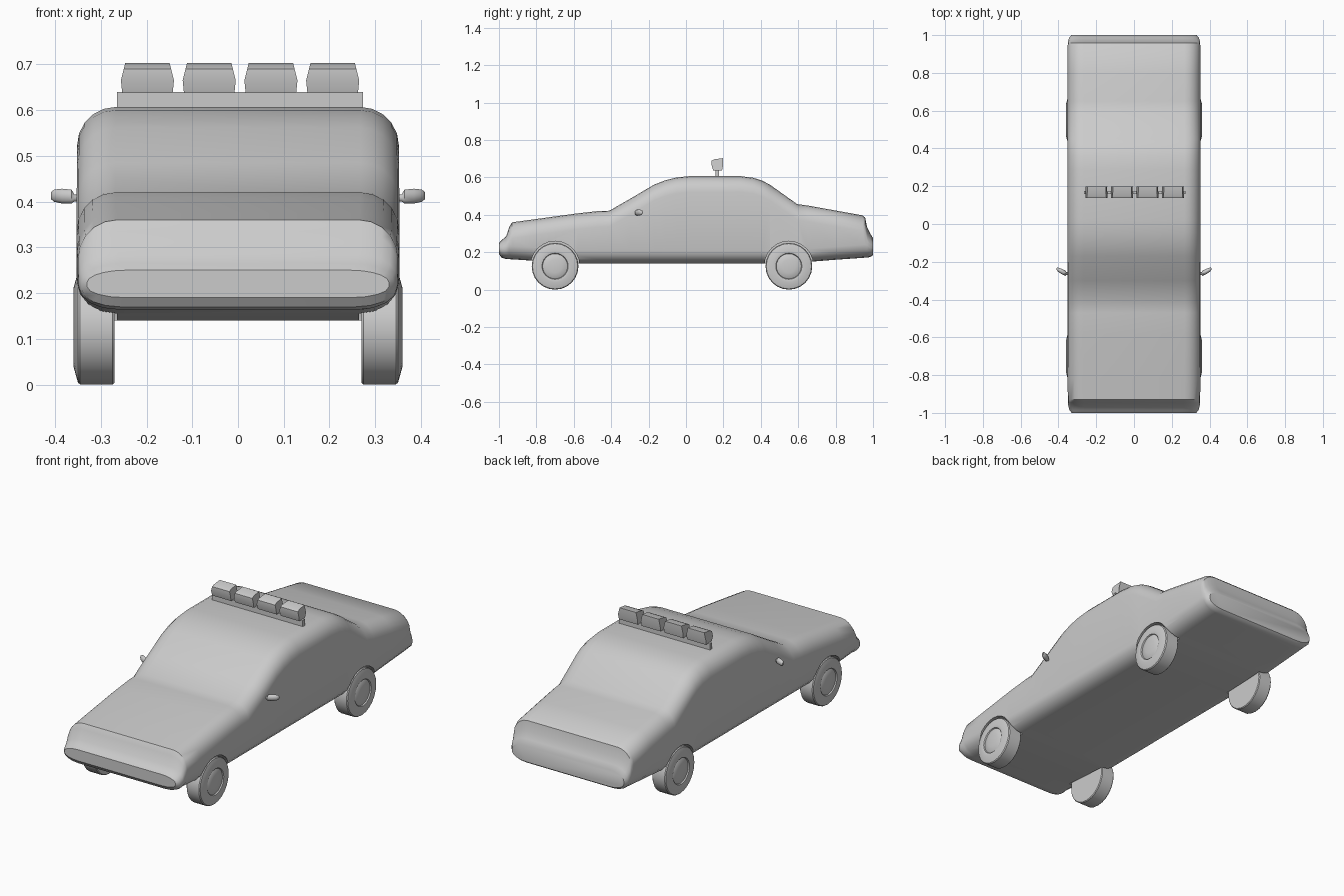
import bpy, bmesh
from math import radians, sin, cos, pi
from mathutils import Matrix, Vector

if "Cube" in bpy.data.objects:
    bpy.data.objects.remove(bpy.data.objects["Cube"])


def make(name, bm, angle=35):
    bmesh.ops.recalc_face_normals(bm, faces=bm.faces)
    me = bpy.data.meshes.new(name)
    bm.to_mesh(me)
    bm.free()
    ob = bpy.data.objects.new(name, me)
    bpy.context.collection.objects.link(ob)
    smooth(ob, angle)
    return ob


def smooth(ob, angle):
    bpy.ops.object.select_all(action='DESELECT')
    ob.select_set(True)
    bpy.context.view_layer.objects.active = ob
    bpy.ops.object.shade_smooth_by_angle(angle=radians(angle))


def loft(bm, rings, closed_ends=True):
    loops = [[bm.verts.new(p) for p in r] for r in rings]
    n = len(loops[0])
    for a, b in zip(loops, loops[1:]):
        for i in range(n):
            j = (i + 1) % n
            bm.faces.new((a[i], a[j], b[j], b[i]))
    if closed_ends:
        bm.faces.new(loops[0])
        bm.faces.new(loops[-1])


def body_ring(y, bottom, top, half):
    # rounded box section, softer at the shoulders than at the sills
    h = top - bottom
    rx, rt, rb = 0.085, min(0.085, h * 0.45), min(0.07, h * 0.4)
    side = []
    for k in range(6):
        a = pi / 2 * (1 - k / 5)
        side.append((half - rx + rx * cos(a), top - rt + rt * sin(a)))
    for k in range(5):
        a = -pi / 2 * k / 4
        side.append((half - rx + rx * cos(a), bottom + rb + rb * sin(a)))
    return [(x, y, z) for x, z in side] + [(-x, y, z) for x, z in reversed(side)]


# body: y, underside z, top z, half width
stations = [
    (-1.0, 0.19, 0.25, 0.33), (-0.985, 0.17, 0.265, 0.342), (-0.962, 0.164, 0.285, 0.348),
    (-0.945, 0.163, 0.335, 0.35), (-0.93, 0.162, 0.36, 0.35), (-0.82, 0.155, 0.375, 0.352),
    (-0.58, 0.14, 0.408, 0.353), (-0.47, 0.14, 0.42, 0.353), (-0.41, 0.14, 0.422, 0.353),
    (-0.30, 0.14, 0.485, 0.353), (-0.17, 0.14, 0.562, 0.352), (-0.11, 0.14, 0.585, 0.352),
    (-0.05, 0.14, 0.60, 0.352), (0.02, 0.14, 0.607, 0.352), (0.29, 0.14, 0.607, 0.352),
    (0.36, 0.14, 0.598, 0.352), (0.41, 0.14, 0.582, 0.352), (0.45, 0.14, 0.56, 0.352),
    (0.595, 0.145, 0.457, 0.352), (0.65, 0.148, 0.45, 0.352), (0.80, 0.16, 0.423, 0.352),
    (0.945, 0.17, 0.397, 0.351), (0.958, 0.171, 0.385, 0.35), (0.968, 0.172, 0.335, 0.349),
    (0.985, 0.174, 0.30, 0.344), (1.0, 0.185, 0.275, 0.332)]
bm = bmesh.new()
loft(bm, [body_ring(*s) for s in stations])
body = make("body", bm)

# wheel arches cut from the body
AXLES, RADIUS = (-0.70, 0.55), 0.125
bm = bmesh.new()
for y in AXLES:
    for s in (-1, 1):
        m = Matrix.Translation((s * 0.365, y, RADIUS + 0.003)) @ Matrix.Rotation(pi / 2, 4, 'Y')
        bmesh.ops.create_cone(bm, cap_ends=True, segments=24, radius1=0.131, radius2=0.131,
                              depth=0.2, matrix=m)
cutter = make("arch_cutter", bm)
cutter.hide_render = True
mod = body.modifiers.new("arches", 'BOOLEAN')
mod.operation, mod.object, mod.solver = 'DIFFERENCE', cutter, 'EXACT'
bpy.context.view_layer.objects.active = body
bpy.ops.object.modifier_apply(modifier=mod.name)
bpy.data.objects.remove(cutter)
smooth(body, 35)

# wheels: lathed tyre with a stepped hub (x offset, radius)
wheel_profile = [(0.27, 0.06), (0.27, 0.121), (0.274, RADIUS), (0.345, RADIUS), (0.35, 0.121),
                 (0.36, 0.085), (0.357, 0.07), (0.351, 0.067), (0.354, 0.062), (0.359, 0.035)]
for y, end in zip(AXLES, ("front", "rear")):
    for s, side in ((-1, "left"), (1, "right")):
        bm = bmesh.new()
        loft(bm, [[(s * x, y + r * cos(2 * pi * i / 24), RADIUS + r * sin(2 * pi * i / 24))
                   for i in range(24)] for x, r in wheel_profile])
        make(f"{end}_{side}_wheel", bm, 30)

# door mirrors: short arm and rounded head
for s, side in ((-1, "left"), (1, "right")):
    bm = bmesh.new()
    path = [(0.335, -0.262, 0.407, 0.006, 0.007), (0.358, -0.262, 0.408, 0.008, 0.008),
            (0.364, -0.260, 0.411, 0.014, 0.016), (0.385, -0.250, 0.412, 0.014, 0.017),
            (0.402, -0.242, 0.413, 0.011, 0.014), (0.409, -0.238, 0.413, 0.006, 0.008)]
    loft(bm, [[(s * x, y + ry * cos(pi * i / 5), z + rz * sin(pi * i / 5)) for i in range(10)]
              for x, y, z, ry, rz in path])
    make(f"{side}_mirror", bm, 50)

# roof lamp rail
bm = bmesh.new()
bmesh.ops.create_cube(bm, size=1, matrix=Matrix.Translation((0.004, 0.167, 0.62))
                      @ Matrix.Diagonal((0.538, 0.018, 0.04, 1)))
make("lamp_rail", bm)

# four roof lamps, widest below the middle and narrower on top
section = [(0.145, 0.638), (0.137, 0.665), (0.137, 0.690), (0.152, 0.697), (0.198, 0.703),
           (0.198, 0.665), (0.193, 0.638)]
for i in range(4):
    cx = -0.198 + i * 0.135
    bm = bmesh.new()
    half = lambda z: 0.058 - max(0, z - 0.665) * 0.25 - max(0, 0.665 - z) * 0.1
    loft(bm, [[(cx + s * half(z), y, z) for y, z in section] for s in (-1, 1)])
    make(f"roof_lamp_{i + 1}", bm, 20)
